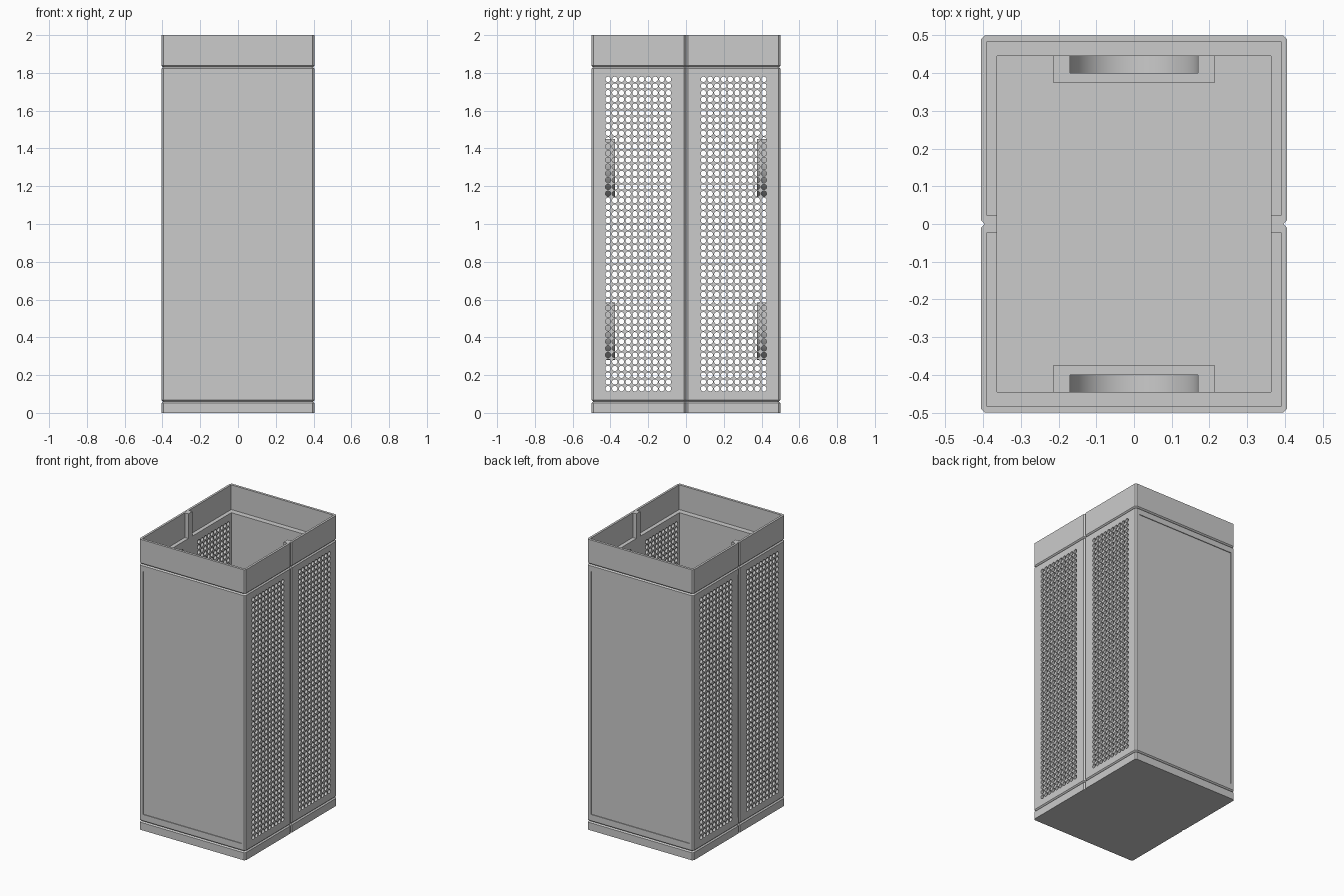
import bpy, bmesh, math

cube = bpy.data.objects.get("Cube")
if cube:
    bpy.data.objects.remove(cube, do_unlink=True)

grey = bpy.data.materials.new("warm_free_grey")
grey.name = "plain_grey"
grey.use_nodes = True
colour = (0.6, 0.6, 0.6, 1)
grey.diffuse_color = colour
grey.node_tree.nodes["Principled BSDF"].inputs["Base Color"].default_value = colour

X, Y = 0.405, 0.5          # outer half sizes
IX, IY = 0.363, 0.445      # inner faces of the walls
C, POST = 0.01, 0.022      # corner chamfer, half width of the centre post
PITCH, COLS, ROWS, R = 0.0356, 10, 47, 0.0145
PY, PZ = 0.2525, 0.947     # centre of each perforated field
Y0, Y1 = PY - PITCH * COLS / 2, PY + PITCH * COLS / 2
Z0, Z1 = PZ - PITCH * ROWS / 2, PZ + PITCH * ROWS / 2


def finish(bm, name, recalc=True):
    if recalc:
        bmesh.ops.recalc_face_normals(bm, faces=bm.faces)
    mesh = bpy.data.meshes.new(name)
    bm.to_mesh(mesh)
    bm.free()
    mesh.materials.append(grey)
    return add(name, mesh)


def add(name, mesh):
    obj = bpy.data.objects.new(name, mesh)
    bpy.context.collection.objects.link(obj)
    return obj


def loft(name, rings):
    """Closed solid through matching rings of 3D points."""
    bm = bmesh.new()
    loops = [[bm.verts.new(p) for p in ring] for ring in rings]
    n = len(loops[0])
    bm.faces.new(loops[0])
    bm.faces.new(loops[-1])
    for a, b in zip(loops, loops[1:]):
        for i in range(n):
            j = (i + 1) % n
            bm.faces.new((a[i], a[j], b[j], b[i]))
    return finish(bm, name)


def mirrored(half):
    """Complete a plan outline given only its +x half."""
    return half + [(-x, y) for x, y in reversed(half)]


def outer(inset):
    x, y = X - inset, Y - inset
    return [(x - C, 0), (x, C), (x, y - C), (x - C, y)]


def stack(name, plan, levels, side):
    """Plan outline lofted through (height, inset) levels, on one y side."""
    loft(name, [[(x, side * y, z) for x, y in plan(i)] for z, i in levels])


def base_plan(i):
    return mirrored(outer(i))


def rail_plan(i):
    return mirrored([(IX, IY), (IX, 0)] + outer(i))


def collar_plan(i):
    return mirrored([(0.39, 0.483), (0.39, POST), (IX, POST), (IX, 0)] + outer(i))


def end_plan(i):
    # end wall with a shallow sunken field on its outside
    return mirrored([(IX, IY), (IX, Y1), (X, Y1), (X, Y - C), (X - C, Y),
                     (0.375, Y), (0.375, Y - 0.005)])


# Sheet of round holes, shared by the four side panels
def perforated_mesh():
    bm = bmesh.new()
    h = PITCH / 2
    for row in range(ROWS):
        for col in range(COLS):
            cy = (col - (COLS - 1) / 2) * PITCH
            cz = (row - (ROWS - 1) / 2) * PITCH
            angles = [math.radians(45 + 30 * k) for k in range(12)]
            hole = [bm.verts.new((0, cy + R * math.cos(a), cz + R * math.sin(a)))
                    for a in angles]
            corner = [bm.verts.new((0, cy + sy * h, cz + sz * h))
                      for sy, sz in ((1, 1), (-1, 1), (-1, -1), (1, -1))]
            for q in range(4):
                arc = [hole[(3 * q + k) % 12] for k in range(4)]
                bm.faces.new([corner[q], corner[(q + 1) % 4]] + arc[::-1])
    bmesh.ops.remove_doubles(bm, verts=bm.verts, dist=0.0005)
    mesh = bpy.data.meshes.new("perforated_sheet")
    bm.to_mesh(mesh)
    bm.free()
    mesh.materials.append(grey)
    return mesh


# Holder pocket: rounded trough with a front plate, open at the top
def u_points(radius, top, centre):
    arc = [(radius * math.cos(a), centre + radius * math.sin(a))
           for a in (-math.pi * k / 24 for k in range(25))]
    return [(radius, top)] + arc + [(-radius, top)]


def pocket(name, top, side):
    centre = top - 0.09
    outside, inside = u_points(0.215, top, centre), u_points(0.17, top, centre)
    shapes = (("plate", outside, 0.375, 0.4),
              ("trough", outside + inside[::-1], 0.4, IY))
    for part, shape, ya, yb in shapes:
        obj = loft(name + "_" + part,
                   [[(x, side * y, z) for x, z in shape] for y in (ya, yb)])
        bpy.ops.object.select_all(action='DESELECT')
        bpy.context.view_layer.objects.active = obj
        obj.select_set(True)
        bpy.ops.object.shade_smooth_by_angle(angle=math.radians(30))


sheet = perforated_mesh()
V = 0.008                  # depth of the horizontal grooves
LOW, HIGH = 0.06, 1.83     # heights of the grooves

for side, label in ((-1, "front"), (1, "back")):
    # stacked sections, chamfered where they meet
    stack(label + "_base", base_plan, [(0, 0), (LOW - V, 0), (LOW, V)], side)
    stack(label + "_bottom_rail", rail_plan, [(LOW, V), (LOW + V, 0), (Z0, 0)], side)
    stack(label + "_end_wall", end_plan, [(Z0, 0), (Z1, 0)], side)
    stack(label + "_top_rail", rail_plan, [(Z1, 0), (HIGH - V, 0), (HIGH, V)], side)
    stack(label + "_collar", collar_plan, [(HIGH, V), (HIGH + V, 0), (2, 0)], side)

    for sx, hand in ((1, "left"), (-1, "right")):
        # centre post beside the perforated panel
        plan = [(IX, 0), (X - C, 0), (X, C), (X, Y0), (IX, Y0)]
        loft(f"{label}_{hand}_post",
             [[(sx * x, side * y, z) for x, y in plan] for z in (Z0, Z1)])

        panel = add(f"{label}_{hand}_perforated_panel", sheet)
        panel.location = (sx * (X + IX) / 2, side * PY, PZ)
        thick = panel.modifiers.new("thickness", 'SOLIDIFY')
        thick.thickness = X - IX
        thick.offset = 0

    # holders on the inside of the end wall
    pocket(label + "_upper_holder", 1.45, side)
    pocket(label + "_lower_holder", 0.585, side)
